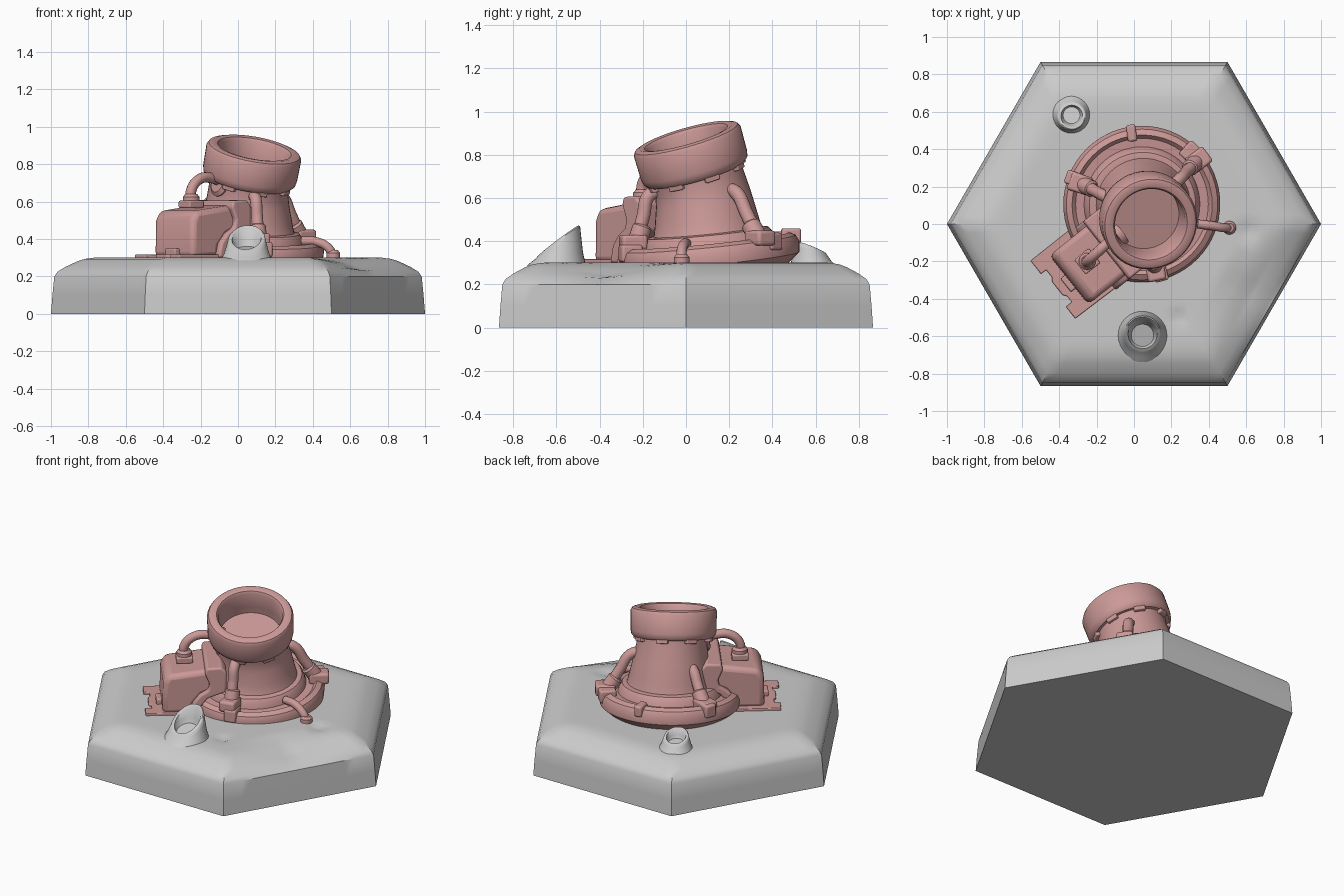
import bpy, bmesh, math
from mathutils import Vector as V

if "Cube" in bpy.data.objects:
    bpy.data.objects.remove(bpy.data.objects["Cube"])

UP = V((0, 0, 1))
RUST = bpy.data.materials.new("rust_red")
RUST.diffuse_color = (0.6, 0.32, 0.31, 1)
RUST.use_nodes = True
RUST.node_tree.nodes["Principled BSDF"].inputs["Base Color"].default_value = RUST.diffuse_color


def finish(name, bm, mat=RUST, bevel=0, angle=35):
    bmesh.ops.recalc_face_normals(bm, faces=bm.faces)
    me = bpy.data.meshes.new(name)
    bm.to_mesh(me)
    bm.free()
    ob = bpy.data.objects.new(name, me)
    bpy.context.collection.objects.link(ob)
    if mat:
        me.materials.append(mat)
    if bevel:
        m = ob.modifiers.new("bevel", 'BEVEL')
        m.width, m.segments, m.limit_method = bevel, 3, 'ANGLE'
    bpy.ops.object.select_all(action='DESELECT')
    ob.select_set(True)
    bpy.context.view_layer.objects.active = ob
    bpy.ops.object.shade_smooth_by_angle(angle=math.radians(angle))
    return ob


def skin(name, rings, mat=RUST, angle=35):
    """Join rings of points into a capped tube."""
    bm = bmesh.new()
    rows = [[bm.verts.new(p) for p in r] for r in rings]
    n = len(rows[0])
    for a, b in zip(rows, rows[1:]):
        for i in range(n):
            bm.faces.new((a[i], a[(i + 1) % n], b[(i + 1) % n], b[i]))
    bm.faces.new(rows[0])
    bm.faces.new(rows[-1])
    return finish(name, bm, mat, angle=angle)


def circle(c, axis, r, n=48):
    q = UP.rotation_difference(V(axis).normalized())
    return [V(c) + q @ V((r * math.cos(t * math.tau / n), r * math.sin(t * math.tau / n), 0))
            for t in range(n)]


def revolve(name, profile, origin, axis, mat=RUST, n=48):
    a = V(axis).normalized()
    return skin(name, [circle(V(origin) + a * h, a, r, n) for r, h in profile], mat)


def prism(name, pts, origin, ex, ey, ez, depth, bevel=0.01):
    bm = bmesh.new()
    a = [bm.verts.new(V(origin) + ex * x + ey * y) for x, y in pts]
    f = bm.faces.new(a)
    g = bmesh.ops.extrude_face_region(bm, geom=[f])
    bmesh.ops.translate(bm, vec=ez * depth, verts=[e for e in g["geom"] if isinstance(e, bmesh.types.BMVert)])
    return finish(name, bm, bevel=bevel)


def block(name, loc, size, out, bevel=0.01):
    """Box centred at loc, its x side facing the direction out."""
    ex = V((out[0], out[1], 0)).normalized()
    ey = UP.cross(ex)
    x, y, z = (s / 2 for s in size)
    return prism(name, [(-x, -y), (x, -y), (x, y), (-x, y)], V(loc) - UP * z, ex, ey, UP, 2 * z, bevel)


def pipe(name, pts, r):
    cu = bpy.data.curves.new(name, 'CURVE')
    cu.dimensions, cu.bevel_depth, cu.bevel_resolution, cu.use_fill_caps = '3D', r, 4, True
    sp = cu.splines.new('BEZIER')
    sp.bezier_points.add(len(pts) - 1)
    for b, p in zip(sp.bezier_points, pts):
        b.co = p
        b.handle_left_type = b.handle_right_type = 'AUTO'
    cu.materials.append(RUST)
    ob = bpy.data.objects.new(name, cu)
    bpy.context.collection.objects.link(ob)


# Hexagonal rock base, softened shoulder, a worn slope and two small dents
N = 96
corners = [V((math.cos(k * math.pi / 3), math.sin(k * math.pi / 3), 0)) for k in range(6)]
hexa = [corners[k].lerp(corners[(k + 1) % 6], j / 16) for k in range(6) for j in range(16)]
levels = [(1, 0), (.992, .1), (.982, .2), (.965, .225), (.92, .252), (.86, .28), (.82, .293), (.77, .3)]
levels += [(.73 - .04 * i, .302) for i in range(17)]
rings = []
for s, z in levels:
    ring = []
    for p in hexa:
        q = p * s + UP * z
        if z > .21:
            worn = max(0, 1 - abs(math.atan2(p.y, p.x) + math.pi / 6) / .5)
            q.z -= .045 * worn * max(0, min(1, (s - .62) / .2)) * (1 if s < .9 else .5)
            for dx, dy, dr in ((.61, -.04, .07), (.24, -.5, .05)):
                d = math.hypot(q.x - dx, q.y - dy)
                q.z -= .022 * max(0, 1 - d / dr)
        ring.append(q)
    rings.append(ring)
skin("rock_base", rings, None, 30)

# Slanted rock vents: tapered tubes whose cut mouth leans outward
def vent(name, c, r, h, lean, slope):
    prof = [(1.15, -.1), (1.0, .25), (.88, .7), (.82, .95), (.76, 1), (.65, .96), (.58, .6), (.5, .4)]
    d = V((lean[0], lean[1], 0)).normalized()
    rings = []
    for k, t in prof:
        ring = []
        for i in range(32):
            a = i * math.tau / 32
            p = V((math.cos(a), math.sin(a), 0)) * r * k
            z = .3 + h * t - max(0, t) * slope * (p.dot(d) + r * .5)
            ring.append(V(c) + p - d * t * .1 * r + UP * max(z, .27))
        rings.append(ring)
    skin(name, rings, None, 50)

vent("front_vent", (.045, -.6, 0), .12, .15, (-.1, -1), .75)
vent("back_vent", (-.335, .585, 0), .09, .09, (-.3, 1), .4)

# Tilted mounting flange
NF, CF = V((.05, -.1, 1)).normalized(), V((.04, .11, .33))
revolve("flange", [(.3, -.08), (.36, -.065), (.415, -.02), (.42, .03), (.405, .06), (.375, .075), (.355, .055),
                   (.31, .055), (.3, .09), (.285, .11), (.26, .115), (.22, .115)], CF, NF, n=64)

# Leaning barrel with flared foot
AX = V((.17, -.27, .95)).normalized()
C0 = V((.06, .045, .725))
sections = [((.05, .1, .40), NF, .27), ((.05, .1, .45), NF, .25), ((.05, .095, .50), (.05, -.1, 1), .24),
            ((.053, .08, .6), (.1, -.18, 1), .222), ((.058, .06, .68), AX, .212), ((.062, .045, .73), AX, .215)]
skin("barrel", [circle(*s) for s in sections])

# Heavy muzzle collar with a deep rounded bore
revolve("muzzle_collar", [(.21, -.01), (.235, -.01), (.25, .005), (.255, .03), (.257, .145), (.247, .162),
                          (.225, .17), (.2, .165), (.19, .15), (.185, .05), (.175, -.1), (.15, -.17), (.1, -.21),
                          (.04, -.225)], C0, AX)
q = UP.rotation_difference(AX)
for i in range(8):
    a = (i + .4) * math.tau / 8
    d = V((math.cos(a), math.sin(a), 0))
    t = V((-d.y, d.x, 0))
    prism(f"collar_tab_{i}", [(-.035, 0), (.035, 0), (.035, .03), (-.035, .03)],
          C0 + q @ (d * .2 - UP * .03), q @ t, q @ UP, q @ d, .038, .006)

# Struts from flange to barrel, each with a clamp block and a swollen top joint
for name, foot, top in (("front", (.11, -.225, .40), (.09, -.15, .62)),
                        ("right", (.33, .33, .42), (.22, .22, .63)),
                        ("left", (-.27, .21, .43), (-.13, .14, .6))):
    f, t = V(foot), V(top)
    out = V((f.x - CF.x, f.y - CF.y, 0)).normalized()
    pipe(name + "_strut", [f, f.lerp(t, .5) + out * .012, t + out * .012, t - out * .06], .032)
    revolve(name + "_strut_sleeve", [(.045, 0), (.045, .07), (.034, .08)], f, t - f, n=24)
    block(name + "_clamp", f + out * .02 - UP * .005, (.12, .1, .07), out, .015)

# Lugs gripping the flange rim
for i, deg in enumerate((47, 98, 160, 285)):
    a = math.radians(deg)
    d = V((math.cos(a), math.sin(a), 0))
    p = CF + d * .38
    p.z = .385 + .1 * d.y * .38 - .05 * d.x * .38
    block(f"rim_lug_{i}", p, (.1, .075, .08) if i != 1 else (.09, .05, .07), d, .012)

# Machine box beside the barrel, in its own rotated frame
U, W = V((-.78, -.62, 0)).normalized(), V((.62, -.78, 0)).normalized()
O = V((0, 0, 0))
prism("machine_box", [(.46, .3), (.455, .5), (.43, .55), (.15, .585), (.12, .46), (.22, .42), (.27, .36), (.28, .3)],
      W * -.15, U, UP, W, .335, .03)
prism("box_cover_band", [(.2, .605), (.11, .61), (.08, .58), (.08, .45), (.19, .41), (.23, .36), (.25, .3), (.3, .3),
                         (.28, .38), (.24, .43), (.19, .46), (.18, .5), (.21, .57)],
      W * -.18, U, UP, W, .395, .012)
prism("box_foot_plate", [(.1, -.19), (.555, -.19), (.555, -.1), (.52, -.1), (.52, -.05), (.535, -.03), (.535, .06),
                         (.52, .08), (.52, .12), (.56, .12), (.56, .2), (.1, .21)],
      UP * .29, U, W, UP, .027, .005)
block("box_edge_clip", U * .47 + W * .03 + UP * .33, (.04, .09, .04), U, .008)

# Hose from box top into the barrel
block("hose_pad", (-.25, -.2, .585), (.1, .1, .04), U, .008)
revolve("hose_nut", [(.045, 0), (.045, .025), (.032, .04)], (-.25, -.2, .6), UP, n=24)
pipe("hose", [(-.25, -.2, .6), (-.25, -.2, .66), (-.205, -.16, .72), (-.14, -.1, .725), (-.06, -.03, .69)], .028)
revolve("hose_socket", [(.07, 0), (.07, .035), (.05, .05)], (-.075, -.045, .69), (-.75, -.6, .2), n=24)

# Loose cable drooping off the right of the flange
pipe("side_cable", [(.34, .0, .39), (.42, -.01, .385), (.48, -.02, .355), (.515, -.02, .3)], .024)
revolve("cable_end", [(.02, -.02), (.036, 0), (.036, .025), (.024, .04)], (.51, -.02, .3), UP, n=24)
